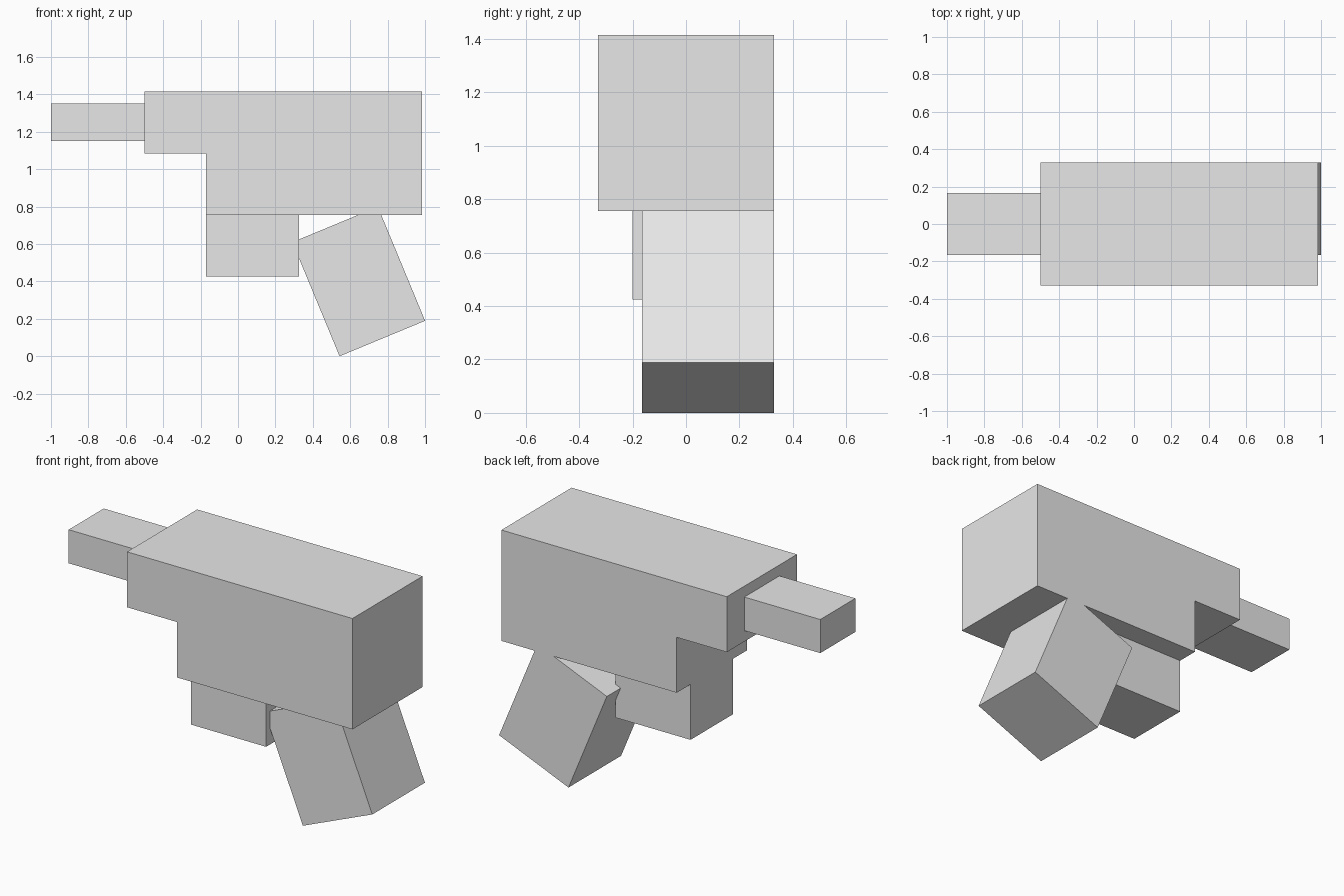
import bpy
import bmesh
import math
from mathutils import Matrix, Vector

cube = bpy.data.objects.get("Cube")
if cube:
    bpy.data.objects.remove(cube, do_unlink=True)

U = 0.165        # base unit shared by most parts
BOTTOM = 0.755   # underside of the body

grey = bpy.data.materials.new("light grey")
grey.use_nodes = True
grey.diffuse_color = (0.8, 0.8, 0.8, 1)
grey.node_tree.nodes["Principled BSDF"].inputs["Base Color"].default_value = (0.8, 0.8, 0.8, 1)


def extrude_profile(name, points, y0, y1):
    """Extrude an outline of (x, z) points from y0 to y1."""
    bm = bmesh.new()
    face = bm.faces.new([bm.verts.new((x, y0, z)) for x, z in points])
    new = bmesh.ops.extrude_face_region(bm, geom=[face])["geom"]
    verts = [v for v in new if isinstance(v, bmesh.types.BMVert)]
    bmesh.ops.translate(bm, verts=verts, vec=(0, y1 - y0, 0))
    bmesh.ops.recalc_face_normals(bm, faces=bm.faces[:])
    mesh = bpy.data.meshes.new(name)
    bm.to_mesh(mesh)
    bm.free()
    mesh.materials.append(grey)
    obj = bpy.data.objects.new(name, mesh)
    bpy.context.collection.objects.link(obj)
    return obj


def rect(x0, x1, z0, z1):
    return [(x0, z0), (x1, z0), (x1, z1), (x0, z1)]


# Stepped body, with the shallow part towards the barrel
back, front, step = 0.985, -0.5, -0.17
top = BOTTOM + 4 * U
body = [(step, BOTTOM), (back, BOTTOM), (back, top), (front, top),
        (front, BOTTOM + 2 * U), (step, BOTTOM + 2 * U)]
extrude_profile("body", body, -2 * U, 2 * U)

# Barrel
extrude_profile("barrel", rect(-1.0, front, 1.15, 1.35), -U, U)

# Trigger block under the body
extrude_profile("trigger_block", rect(step, step + 3 * U, BOTTOM - 2 * U, BOTTOM), -0.2, 0.2)

# Slanted grip, set towards the back face and sunk into the body
grip = extrude_profile("grip", rect(0, 3 * U, 0, 4 * U), -U, 2 * U)
grip.data.transform(Matrix.Translation(Vector((0.543, 0, 0)))
                    @ Matrix.Rotation(math.radians(-22.5), 4, 'Y'))
